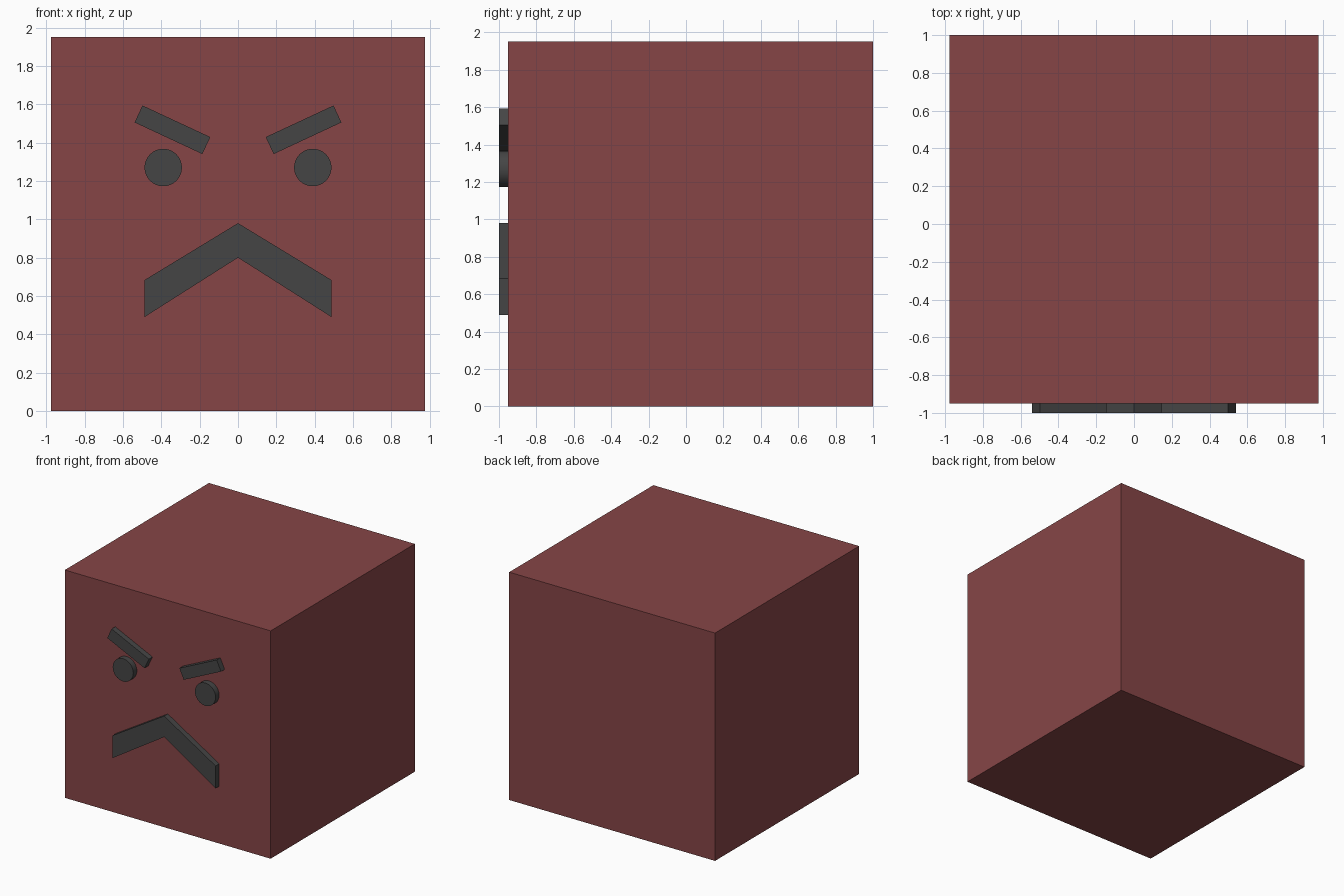
import bpy, math

if "Cube" in bpy.data.objects:
    bpy.data.objects.remove(bpy.data.objects["Cube"])

FRONT, FACE, BACK = -1.0, -0.951, 1.0   # relief front, block front, block back


def material(name, rgb):
    m = bpy.data.materials.new(name)
    m.diffuse_color = (*rgb, 1)
    m.use_nodes = True
    m.node_tree.nodes["Principled BSDF"].inputs["Base Color"].default_value = m.diffuse_color
    return m


red = material("dull_red", (0.24, 0.06, 0.062))
dark = material("dark_grey", (0.06, 0.06, 0.06))


def box(name, location, size, mat, tilt=0):
    bpy.ops.mesh.primitive_cube_add(size=1, location=location)
    ob = bpy.context.object
    ob.name = name
    ob.scale = size
    bpy.ops.object.transform_apply(location=False, rotation=False, scale=True)
    ob.rotation_euler.y = tilt
    ob.data.materials.append(mat)
    return ob


def plate(name, outline, mat):
    # extrude an x/z outline between the relief front and the block face
    n = len(outline)
    verts = [(x, y, z) for y in (FRONT, FACE) for x, z in outline]
    faces = [tuple(range(n)), tuple(reversed(range(n, 2 * n)))]
    faces += [(i, i + n, (i + 1) % n + n, (i + 1) % n) for i in range(n)]
    mesh = bpy.data.meshes.new(name)
    mesh.from_pydata(verts, [], faces)
    mesh.materials.append(mat)
    ob = bpy.data.objects.new(name, mesh)
    bpy.context.collection.objects.link(ob)
    return ob


# block body
box("body", (0, (FACE + BACK) / 2, 0.976), (1.951, BACK - FACE, 1.952), red)

relief_y, depth = (FRONT + FACE) / 2, FACE - FRONT
for side, s in (("left", -1), ("right", 1)):
    # slanted brow, lower towards the middle
    box(side + "_brow", (s * 0.342, relief_y, 1.467), (0.39, depth, 0.0976),
        dark, tilt=-s * math.radians(25))
    # round eye
    bpy.ops.mesh.primitive_cylinder_add(vertices=32, radius=0.0976, depth=depth,
                                        location=(s * 0.39, relief_y, 1.27),
                                        rotation=(math.pi / 2, 0, 0))
    eye = bpy.context.object
    eye.name = side + "_eye"
    eye.data.materials.append(dark)
    bpy.ops.object.shade_smooth_by_angle(angle=math.radians(30))

# frowning mouth: one outline from left end over the peak and back
plate("mouth", [(-0.488, 0.49), (0, 0.80), (0.488, 0.49),
                (0.488, 0.683), (0, 0.98), (-0.488, 0.683)], dark)
